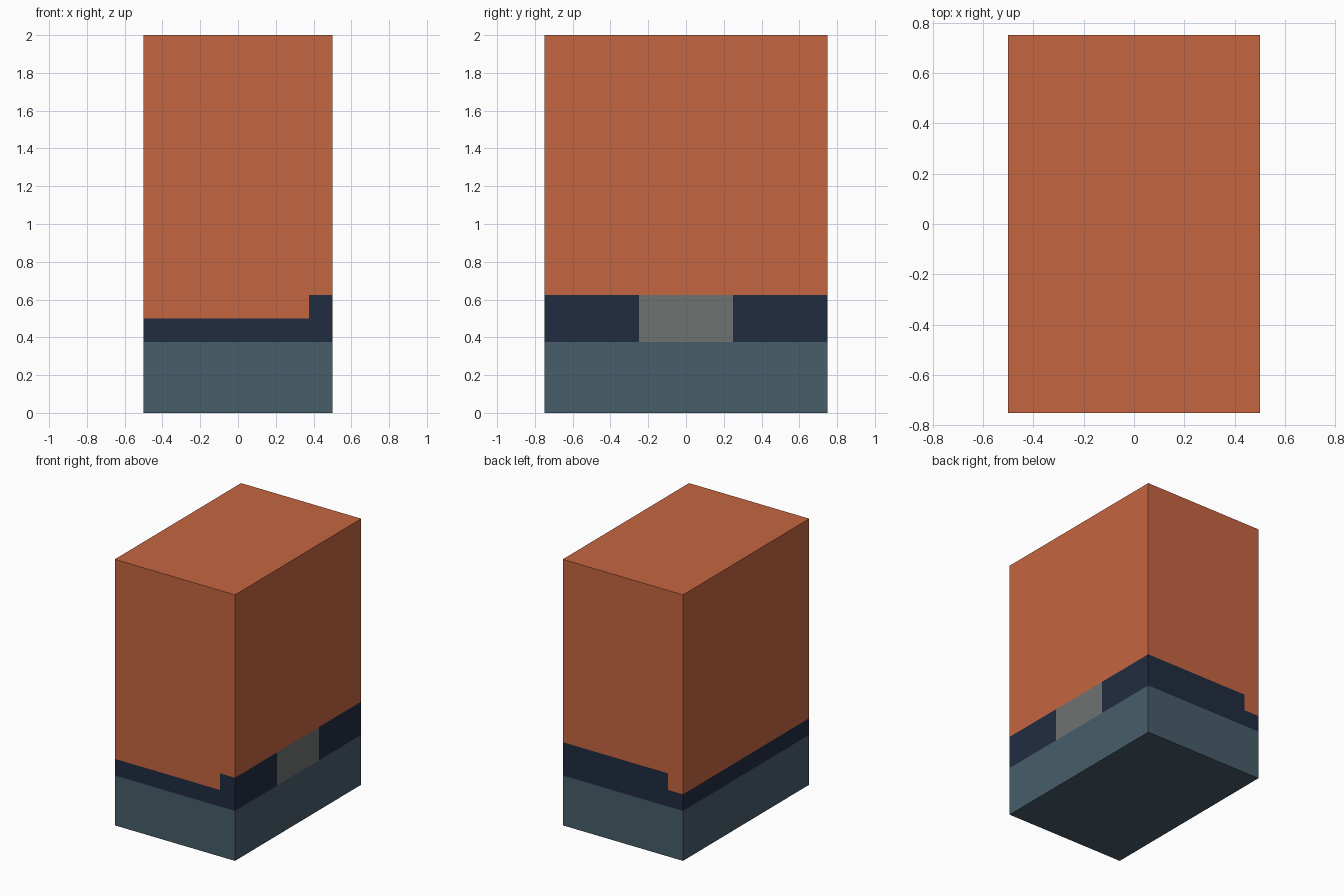
import bpy, bmesh, math
from mathutils import Vector

if "Cube" in bpy.data.objects:
    bpy.data.objects.remove(bpy.data.objects["Cube"])


def srgb(h):
    return [(c / 12.92 if c <= 0.04045 else ((c + 0.055) / 1.055) ** 2.4)
            for c in (int(h[i:i + 2], 16) / 255 for i in (0, 2, 4))] + [1.0]


ORANGE, NAVY, SLATE, GREY = range(4)
mesh = bpy.data.meshes.new("banded_block")
for name, colour in (("orange", "C56540"), ("navy", "212C40"),
                     ("slate", "475D6A"), ("grey", "6F7271")):
    mat = bpy.data.materials.new(name)
    mat.diffuse_color = srgb(colour)
    mat.use_nodes = True
    mat.node_tree.nodes["Principled BSDF"].inputs["Base Color"].default_value = mat.diffuse_color
    mesh.materials.append(mat)

# block
bm = bmesh.new()
bmesh.ops.create_cube(bm, size=1)
bmesh.ops.scale(bm, vec=(1, 1.5, 2), verts=bm.verts)
bmesh.ops.translate(bm, vec=(0, 0, 1), verts=bm.verts)

# cut lines around the bands, the corner steps and the grey panel
for axis, values in ((2, (0.375, 0.5, 0.625)), (0, (-0.375, 0.375)), (1, (-0.25, 0.25))):
    for v in values:
        n = Vector((0, 0, 0))
        n[axis] = 1
        bmesh.ops.bisect_plane(bm, geom=bm.verts[:] + bm.edges[:] + bm.faces[:],
                               plane_co=n * v, plane_no=n)


def band_top(c, n):
    """Height of the navy band on each side of the block."""
    if n.x > 0.5:
        return 0.625
    if n.x < -0.5:
        return 0.5
    return 0.625 if c.x > (0.375 if n.y < 0 else -0.375) else 0.5


# colour by height and side
bm.normal_update()
for f in bm.faces:
    c, n = f.calc_center_median(), f.normal
    if c.z < 0.375:
        f.material_index = SLATE
    elif n.z > 0.5 or c.z > band_top(c, n):
        f.material_index = ORANGE
    elif n.x > 0.5 and abs(c.y) < 0.25:
        f.material_index = GREY
    else:
        f.material_index = NAVY

# merge flat faces of one colour
bmesh.ops.dissolve_limit(bm, angle_limit=math.radians(1), verts=bm.verts[:],
                         edges=bm.edges[:], delimit={'MATERIAL'})
bm.to_mesh(mesh)
bm.free()
bpy.context.collection.objects.link(bpy.data.objects.new("banded_block", mesh))
